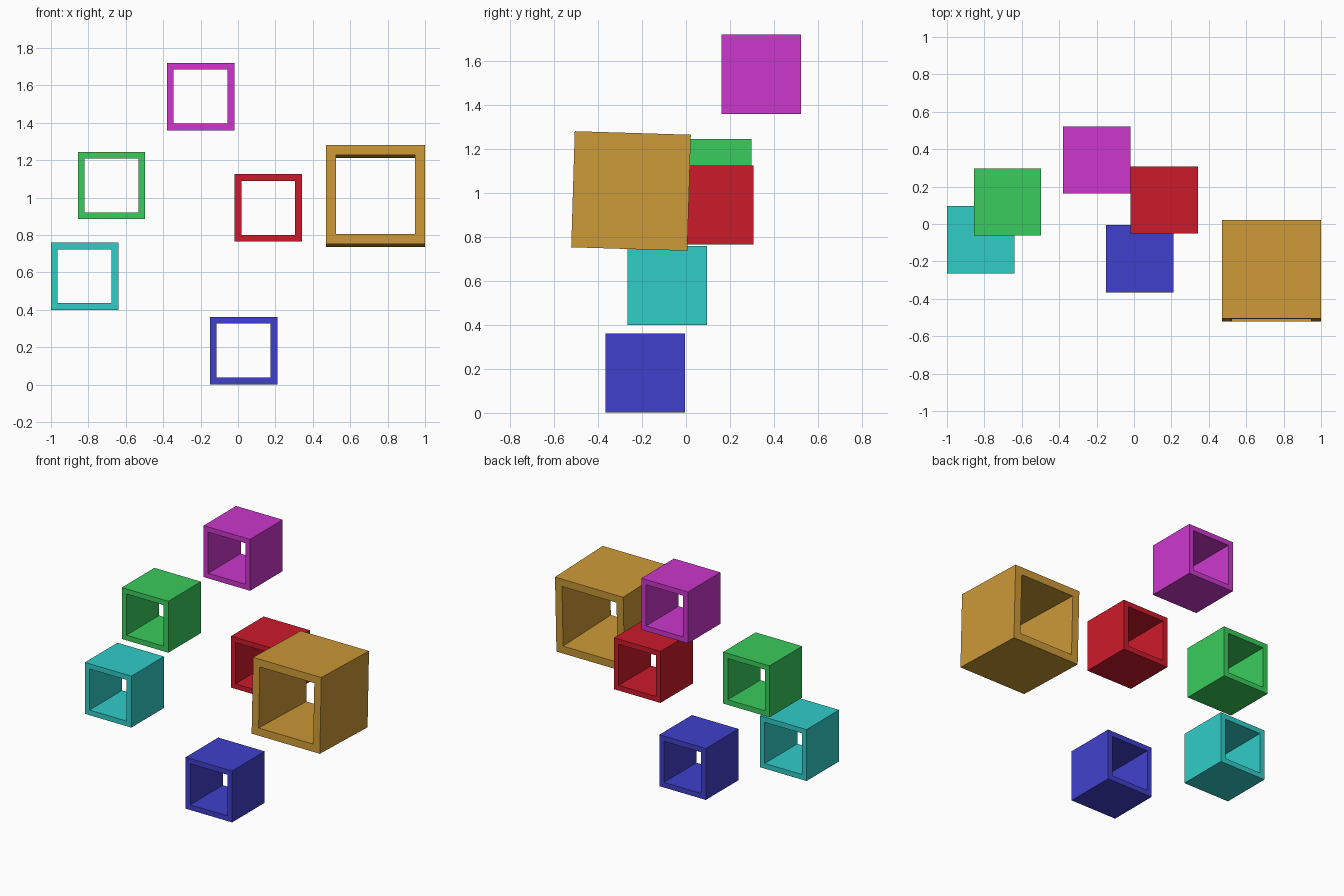
import bpy, bmesh
from math import radians
from mathutils import Matrix

if "Cube" in bpy.data.objects:
    bpy.data.objects.remove(bpy.data.objects["Cube"])


def square_tube(name, centre, size, color, tilt=0.0):
    """Cube with a square passage running front to back, wall = 10% of size."""
    bm = bmesh.new()
    rings = []
    for y in (-0.5, 0.5):
        for r in (0.5, 0.4):
            rings.append([bm.verts.new((sx * r, y, sz * r))
                          for sx, sz in ((-1, -1), (1, -1), (1, 1), (-1, 1))])
    front_out, front_in, back_out, back_in = rings
    # Front rim, outer walls, back rim, inner walls
    for a, b in ((front_out, front_in), (back_out, front_out),
                 (back_in, back_out), (front_in, back_in)):
        for i in range(4):
            j = (i + 1) % 4
            bm.faces.new((a[i], a[j], b[j], b[i]))
    bmesh.ops.recalc_face_normals(bm, faces=bm.faces)
    bm.transform(Matrix.Scale(size, 4))
    mesh = bpy.data.meshes.new(name)
    bm.to_mesh(mesh)
    bm.free()

    mat = bpy.data.materials.new(name + "_paint")
    mat.diffuse_color = tuple((c / 255) ** 2.2 for c in color) + (1,)
    mat.use_nodes = True
    mat.node_tree.nodes["Principled BSDF"].inputs["Base Color"].default_value = mat.diffuse_color
    mesh.materials.append(mat)
    obj = bpy.data.objects.new(name, mesh)
    obj.location = centre
    obj.rotation_euler.x = radians(tilt)
    bpy.context.collection.objects.link(obj)


# Five small floating frames
small = {
    "magenta_cube_frame": ((-0.20, 0.342, 1.54), (203, 58, 203)),
    "green_cube_frame": ((-0.676, 0.118, 1.065), (60, 203, 92)),
    "cyan_cube_frame": ((-0.82, -0.085, 0.58), (52, 203, 198)),
    "red_cube_frame": ((0.162, 0.128, 0.945), (203, 32, 46)),
    "blue_cube_frame": ((0.03, -0.185, 0.182), (66, 66, 203)),
}
for name, (centre, color) in small.items():
    square_tube(name, centre, 0.36, color)

# Large frame, tipped slightly backwards
square_tube("gold_large_cube_frame", (0.735, -0.25, 1.009), 0.528,
            (203, 152, 58), tilt=-1.75)
